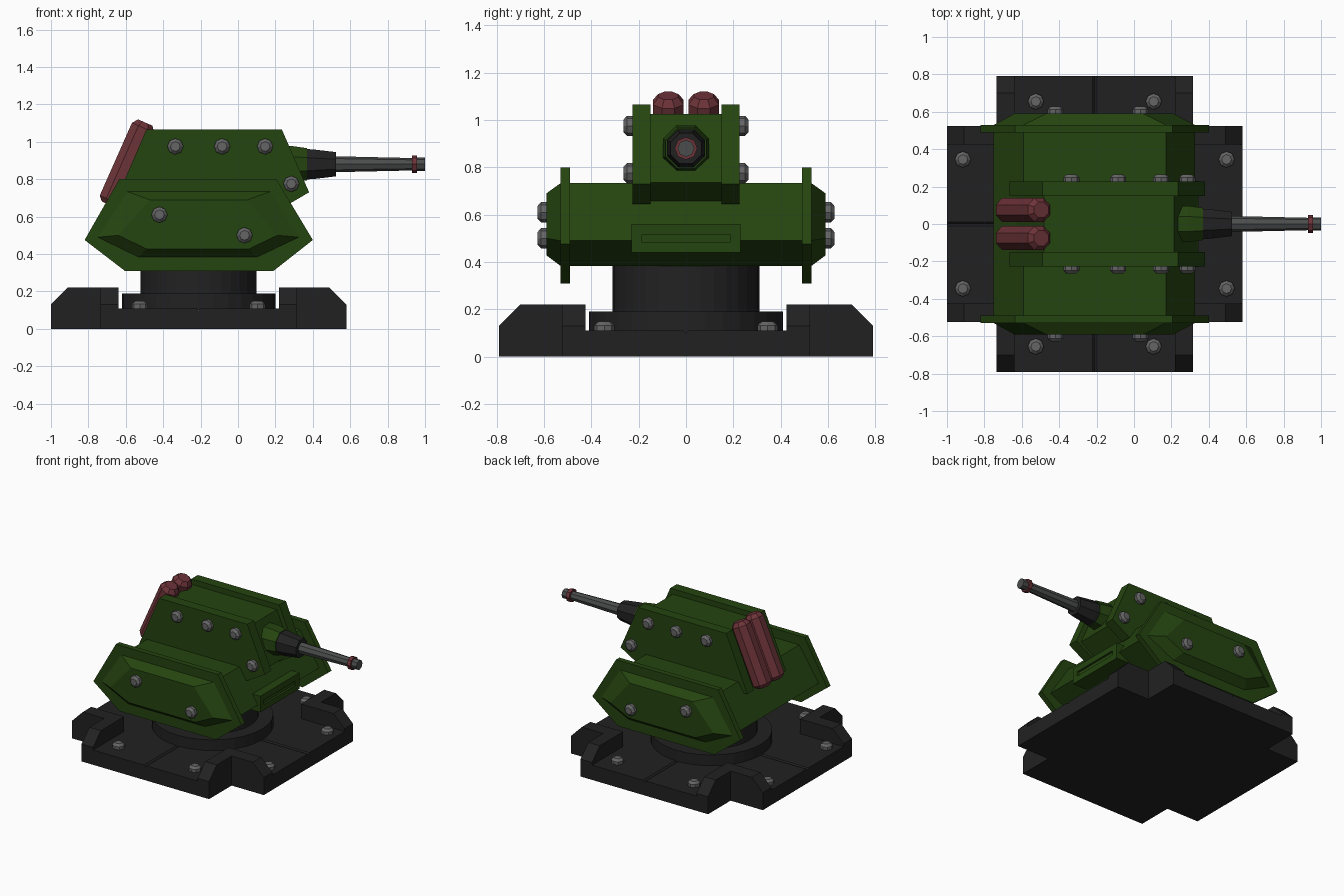
import bpy, bmesh, math
from mathutils import Vector

if "Cube" in bpy.data.objects:
    bpy.data.objects.remove(bpy.data.objects["Cube"])


def material(name, rgb):
    m = bpy.data.materials.new(name)
    m.diffuse_color = (*rgb, 1)
    m.use_nodes = True
    m.node_tree.nodes["Principled BSDF"].inputs["Base Color"].default_value = m.diffuse_color
    return m


GREEN = material("army_green", (0.018, 0.058, 0.005))
DARK = material("charcoal", (0.0155, 0.0155, 0.0155))
BOLT = material("bolt_grey", (0.13, 0.13, 0.13))
STEEL = material("barrel_steel", (0.07, 0.075, 0.073))
RED = material("dull_red", (0.15, 0.033, 0.04))
CX = -0.21  # centre of the base


def loft(name, rings, mat):
    """Closed solid through rings that have equal point counts."""
    bm = bmesh.new()
    vs = [[bm.verts.new(p) for p in r] for r in rings]
    n = len(vs[0])
    for a, b in zip(vs, vs[1:]):
        for i in range(n):
            j = (i + 1) % n
            bm.faces.new((a[i], a[j], b[j], b[i]))
    bm.faces.new(vs[0])
    bm.faces.new(vs[-1])
    bmesh.ops.recalc_face_normals(bm, faces=bm.faces)
    me = bpy.data.meshes.new(name)
    bm.to_mesh(me)
    bm.free()
    me.materials.append(mat)
    ob = bpy.data.objects.new(name, me)
    bpy.context.collection.objects.link(ob)
    return ob


def prism_y(name, pts, y0, y1, mat):
    return loft(name, [[(x, y, z) for x, z in pts] for y in (y0, y1)], mat)


def prism_x(name, pts, x0, x1, mat):
    return loft(name, [[(x, y, z) for y, z in pts] for x in (x0, x1)], mat)


def prism_z(name, pts, z0, z1, mat):
    return loft(name, [[(x, y, z) for x, y in pts] for z in (z0, z1)], mat)


def turned(name, origin, axis, profile, mat, n=8, phase=0.0):
    """Turned part: profile is (distance along axis, radius)."""
    q = Vector((0, 0, 1)).rotation_difference(Vector(axis).normalized())
    o = Vector(origin)
    rings = [[o + q @ Vector((r * math.cos(phase + 2 * math.pi * i / n),
                              r * math.sin(phase + 2 * math.pi * i / n), t))
              for i in range(n)] for t, r in profile]
    return loft(name, rings, mat)


def bolt(origin, axis):
    turned("bolt", origin, axis, [(-0.01, 0.043), (0.022, 0.043), (0.038, 0.026)], BOLT)


# Cross-shaped base slab with fine grooves on the centre lines
A, B = 0.79, 0.525
quarter = [(A, B), (B, B), (B, A)]
cross = []
for sx, sy, order in ((1, 1, 1), (-1, 1, -1), (-1, -1, 1), (1, -1, -1)):
    cross += [(CX + sx * x, sy * y) for x, y in quarter[::order]]
slab = prism_z("base_slab", cross, 0, 0.11, DARK)
g = 0.012
diamond = [(-g, 0.11), (0, 0.11 - g), (g, 0.11), (0, 0.11 + g)]
cutters = [prism_x("groove_cutter_x", diamond, -1.2, 0.8, DARK),
           prism_y("groove_cutter_y", [(CX + a, z) for a, z in diamond], -1, 1, DARK)]
for c in cutters:
    c.hide_render = True
    c.hide_viewport = True
    mod = slab.modifiers.new("groove", "BOOLEAN")
    mod.operation = "DIFFERENCE"
    mod.object = c

# Raised L-shaped corner blocks with chamfered ends, and base bolts
block = [(0.43, 0.11), (A, 0.11), (A, 0.13), (0.70, 0.22), (0.43, 0.22)]
block_y = [(B, 0.11)] + block[1:4] + [(B, 0.22)]
for sx in (-1, 1):
    for sy in (-1, 1):
        prism_y("corner_block_x", [(CX + sx * a, z) for a, z in block],
                sy * 0.425, sy * B, DARK)
        prism_x("corner_block_y", [(sy * a, z) for a, z in block_y],
                CX + sx * 0.43, CX + sx * B, DARK)
        bolt((CX + sx * 0.315, sy * 0.655, 0.11), (0, 0, 1))
        bolt((CX + sx * 0.705, sy * 0.345, 0.11), (0, 0, 1))

# Turntable
turned("turntable", (CX, 0, 0.10), (0, 0, 1),
       [(0, 0.41), (0.09, 0.41), (0.09, 0.31), (0.32, 0.31)], DARK, n=32)

# Hexagonal hull with tapered side pods
outer = [(-0.75, 0.49), (-0.53, 0.383), (0.10, 0.383),
         (0.325, 0.49), (0.17, 0.733), (-0.59, 0.733)]
inner = [(-0.64, 0.50), (-0.49, 0.428), (0.06, 0.428),
         (0.21, 0.50), (0.05, 0.69), (-0.47, 0.69)]
loft("hull", [[(x, y, z) for x, z in prof] for prof, y in
              ((inner, -0.59), (outer, -0.53), (outer, 0.53), (inner, 0.59))], GREEN)

flange = [(-0.82, 0.475), (-0.605, 0.31), (0.19, 0.31),
          (0.40, 0.475), (0.205, 0.80), (-0.635, 0.80)]
cheek = [(-0.49, 1.065), (0.235, 1.065), (0.38, 0.73),
         (0.235, 0.645), (-0.665, 0.66)]
for s in (-1, 1):
    # Side flange plates, turret cheek plates and their bolts
    prism_y("side_flange", flange, s * 0.49, s * 0.53, GREEN)
    prism_y("turret_cheek", cheek, s * 0.15, s * 0.227, GREEN)
    for x, z in ((-0.42, 0.61), (0.035, 0.50)):
        bolt((x, s * 0.59, z), (0, s, 0))
    for x, z in ((-0.335, 0.975), (-0.085, 0.975), (0.145, 0.975), (0.285, 0.775)):
        bolt((x, s * 0.227, z), (0, s, 0))
    # Slanted red canisters on the turret back
    turned("canister", (-0.69, s * 0.075, 0.664), (0.405, 0, 0.914),
           [(0, 0.045), (0.025, 0.07), (0.45, 0.07), (0.48, 0.045)],
           RED, phase=math.pi / 8)

# Turret core between the cheeks
prism_y("turret_core", [(-0.48, 1.025), (0.215, 1.025), (0.34, 0.735),
                        (0.20, 0.645), (-0.635, 0.66)], -0.15, 0.15, GREEN)


# Front vent box with a recessed slot
def rect(x, a, z0, z1):
    return [(x, -a, z0), (x, a, z0), (x, a, z1), (x, -a, z1)]


loft("front_vent", [rect(0.20, 0.23, 0.44, 0.56), rect(0.345, 0.23, 0.44, 0.56),
                    rect(0.345, 0.185, 0.483, 0.517), rect(0.33, 0.185, 0.483, 0.517)], GREEN)

# Gun: mantlet, collar, barrel, red ring and muzzle
GUN = (0, 0, 0.88)
X = (1, 0, 0)
turned("gun_mantlet", GUN, X, [(0.2, 0.105), (0.29, 0.105), (0.37, 0.093)], GREEN, phase=math.pi / 8)
turned("gun_collar", GUN, X, [(0.36, 0.088), (0.40, 0.086), (0.525, 0.07)], DARK, phase=math.pi / 8)
turned("gun_barrel", GUN, X, [(0.50, 0.043), (0.94, 0.033)], STEEL)
turned("muzzle_ring", GUN, X, [(0.93, 0.048), (0.957, 0.048)], RED)
turned("muzzle", GUN, X, [(0.95, 0.036), (1.0, 0.036)], STEEL)
